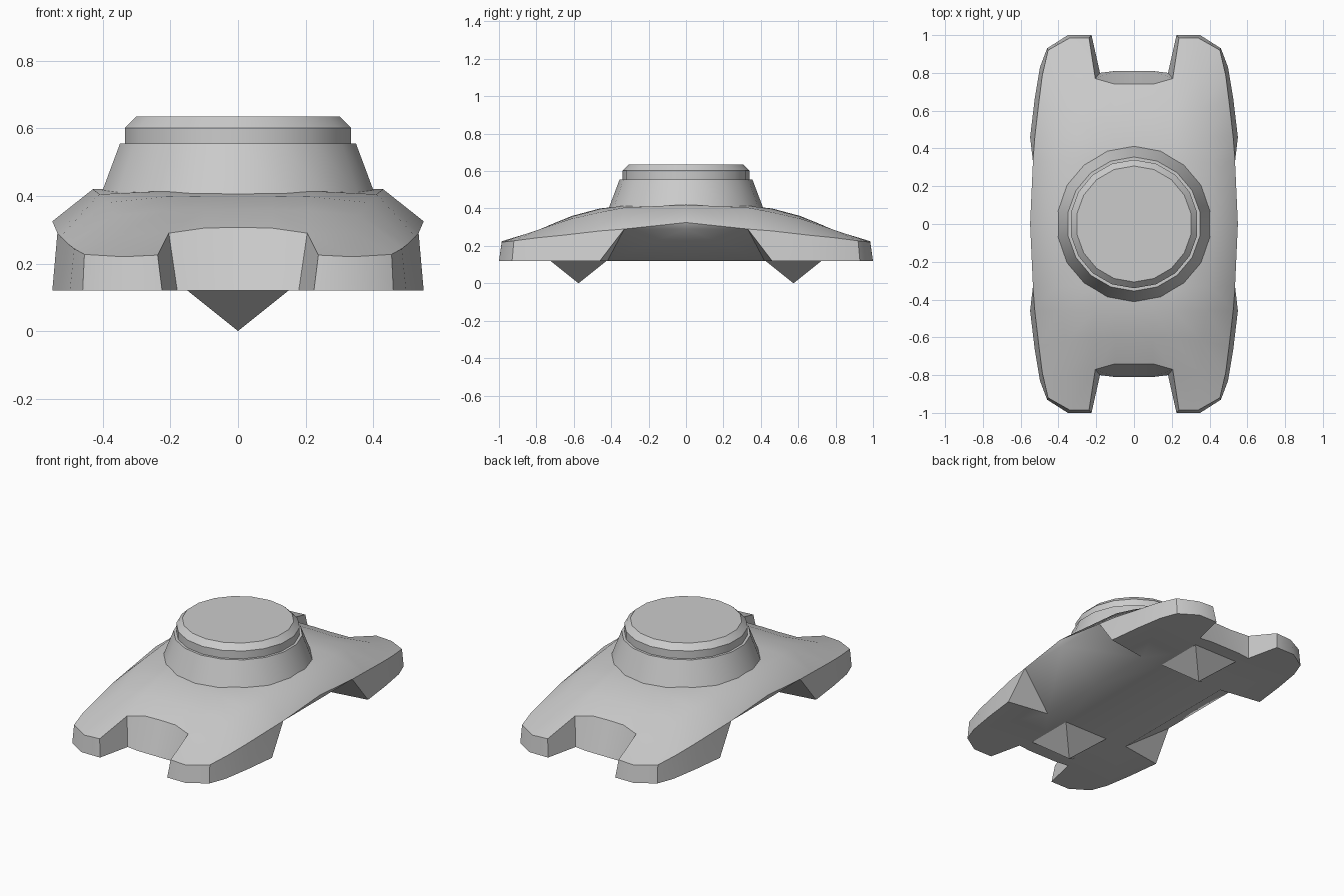
import bpy, bmesh, math

if "Cube" in bpy.data.objects:
    bpy.data.objects.remove(bpy.data.objects["Cube"])


def finish(bm, name, angle=35):
    bmesh.ops.remove_doubles(bm, verts=bm.verts, dist=0.0005)
    bmesh.ops.recalc_face_normals(bm, faces=bm.faces)
    mesh = bpy.data.meshes.new(name)
    bm.to_mesh(mesh)
    bm.free()
    ob = bpy.data.objects.new(name, mesh)
    bpy.context.collection.objects.link(ob)
    bpy.ops.object.select_all(action='DESELECT')
    ob.select_set(True)
    bpy.context.view_layer.objects.active = ob
    bpy.ops.object.shade_smooth_by_angle(angle=math.radians(angle))
    return ob


def lathe(name, profile, sides=18):
    # closed turned part, a vertex on the y axis
    bm = bmesh.new()
    rings = []
    for r, z in profile:
        rings.append([bm.verts.new((r * math.sin(math.tau * i / sides),
                                    r * math.cos(math.tau * i / sides), z))
                      for i in range(sides)])
    for a, b in zip(rings, rings[1:]):
        for i in range(sides):
            j = (i + 1) % sides
            bm.faces.new((a[i], a[j], b[j], b[i]))
    bm.faces.new(rings[0])
    bm.faces.new(rings[-1])
    return finish(bm, name)


# Body: top surface rows of one quarter, centre line to outer edge
ROWS = [
    [(0, 0, .42), (.1, 0, .42), (.21, 0, .42), (.43, 0, .42), (.55, 0, .325)],
    [(0, .33, .415), (.1, .33, .415), (.21, .33, .415), (.41, .33, .405), (.535, .33, .29)],
    [(0, .46, .40), (.1, .46, .40), (.21, .46, .398), (.39, .46, .38), (.525, .46, .28)],
    [(0, .61, .36), (.1, .61, .36), (.21, .61, .357), (.36, .62, .343), (.503, .65, .258)],
    [(0, .74, .307), (.1, .74, .305), (.205, .77, .29), (.35, .79, .286), (.485, .79, .244)],
]
TIP = [(.238, .985, .225), (.34, .985, .22), (.455, .92, .227)]
B = .12
FOOT = [(.55, .46, B), (.526, .66, B), (.498, .83, B), (.46, .93, B), (.35, 1, B),
        (.225, 1, B), (.18, .80, B), (.1, .81, B), (0, .81, B)]
ARCH = [(.29, 0, B), (.29, .42, B)]

faces = []
for a, b in zip(ROWS, ROWS[1:]):
    for i in range(4):
        faces.append((a[i], a[i + 1], b[i + 1], b[i]))
last = ROWS[-1]
for i in range(2):
    faces.append((last[i + 2], last[i + 3], TIP[i + 1], TIP[i]))
# outer walls, from the side arch round to the end notch
rim = [ROWS[2][4], ROWS[3][4], last[4], TIP[2], TIP[1], TIP[0], last[2], last[1], last[0]]
for i in range(8):
    faces.append((rim[i], rim[i + 1], FOOT[i + 1], FOOT[i]))
edge0, edge1, mid = ROWS[0][4], ROWS[1][4], (.535, 0, .29)
faces += [(edge1, rim[0], FOOT[0]), (edge0, edge1, mid),
          (mid, edge1, ARCH[1], ARCH[0]), (edge1, FOOT[0], ARCH[1]),
          [(0, 0, B)] + ARCH + FOOT]

bm = bmesh.new()
for sx in (1, -1):
    for sy in (1, -1):
        for f in faces:
            bm.faces.new([bm.verts.new((x * sx, y * sy, z)) for x, y, z in f])
finish(bm, "body", 40)

# Turned collar and cap
lathe("collar", [(.425, .37), (.408, .415), (.355, .555)])
lathe("cap", [(.34, .53), (.34, .602), (.307, .635)])

# Pyramid spikes underneath
for name, y in (("front_spike", -.575), ("back_spike", .575)):
    bm = bmesh.new()
    base = [bm.verts.new((sx * .15, y + sy * .15, B))
            for sx, sy in ((-1, -1), (1, -1), (1, 1), (-1, 1))]
    tip = bm.verts.new((0, y, 0))
    bm.faces.new(base)
    for i in range(4):
        bm.faces.new((base[i], base[(i + 1) % 4], tip))
    finish(bm, name)
